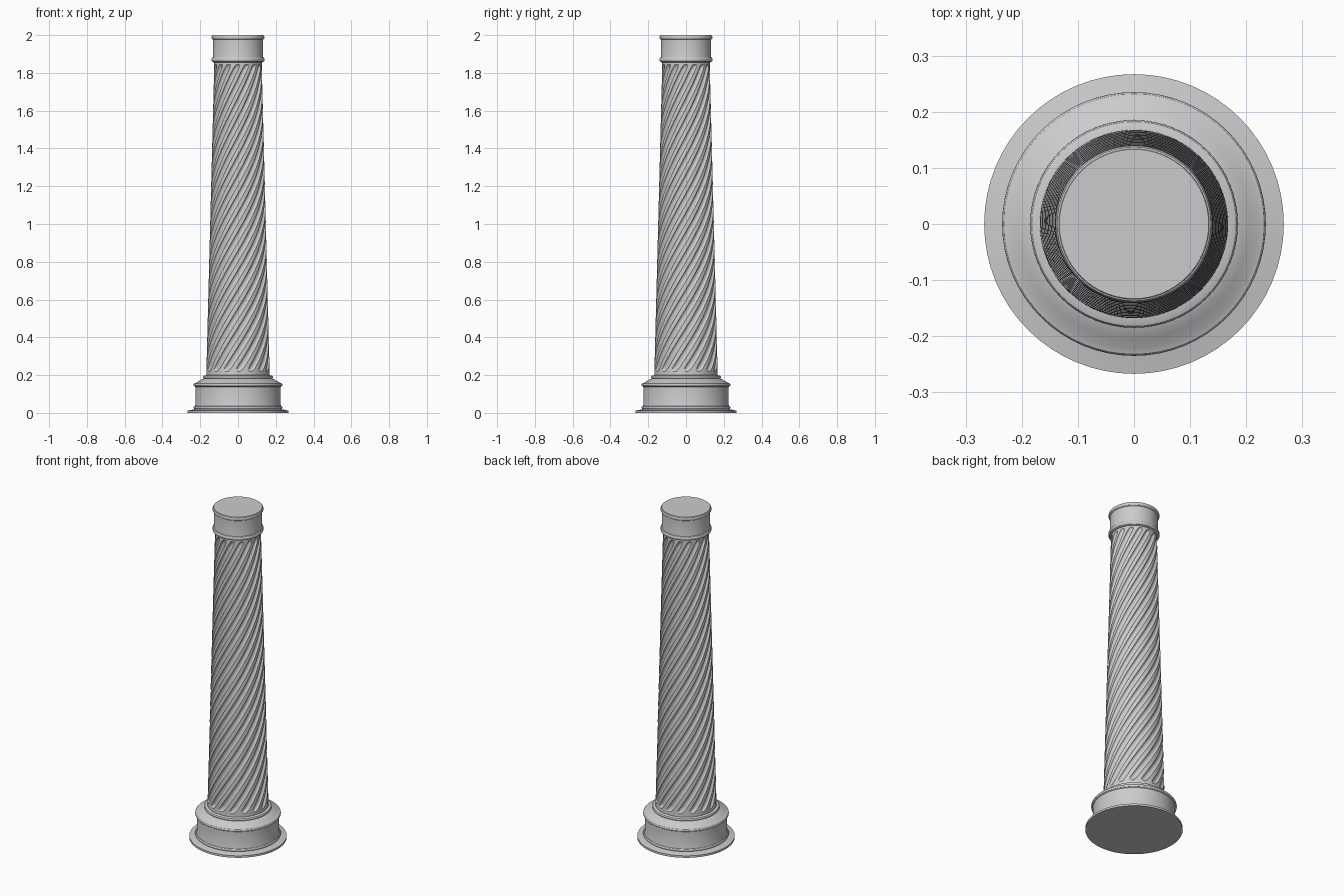
import bpy, bmesh
from math import sin, cos, pi, tau, sqrt

if "Cube" in bpy.data.objects:
    bpy.data.objects.remove(bpy.data.objects["Cube"])


def finish(name, bm):
    bmesh.ops.recalc_face_normals(bm, faces=bm.faces)
    me = bpy.data.meshes.new(name)
    bm.to_mesh(me)
    bm.free()
    ob = bpy.data.objects.new(name, me)
    bpy.context.collection.objects.link(ob)
    bpy.context.view_layer.objects.active = ob
    ob.select_set(True)
    bpy.ops.object.shade_smooth_by_angle(angle=pi / 6)
    ob.select_set(False)


def skin(bm, rings):
    # bridge successive closed rings and cap both ends
    n = len(rings[0])
    for a, b in zip(rings, rings[1:]):
        for i in range(n):
            j = (i + 1) % n
            bm.faces.new((a[i], a[j], b[j], b[i]))
    bm.faces.new(rings[0])
    bm.faces.new(rings[-1])


def lathe(name, profile, n=64):
    bm = bmesh.new()
    skin(bm, [[bm.verts.new((r * cos(tau * i / n), r * sin(tau * i / n), z))
               for i in range(n)] for r, z in profile])
    finish(name, bm)


def bead(r, z0, z1, bulge, steps=6):
    # half-round moulding between two heights
    return [(r + bulge * sin(pi * k / steps),
             (z0 + z1) / 2 - (z1 - z0) / 2 * cos(pi * k / steps)) for k in range(steps + 1)]


# Base: spreading foot, drum, mouldings and sloping shoulder
lathe("base", [(0.267, 0), (0.267, 0.012), (0.237, 0.018)]
      + bead(0.228, 0.02, 0.036, 0.007) + [(0.226, 0.042), (0.226, 0.138)]
      + bead(0.228, 0.14, 0.157, 0.007)
      + [(0.222, 0.16), (0.205, 0.169), (0.192, 0.178), (0.182, 0.181)]
      + bead(0.179, 0.182, 0.197, 0.006) + [(0.168, 0.2)])

# Capital: neck ring, drum and top lip
lathe("capital", [(0.126, 1.855)] + bead(0.133, 1.858, 1.882, 0.008)
      + [(0.132, 1.886), (0.132, 1.976)] + bead(0.134, 1.978, 1.998, 0.006)
      + [(0.133, 2.0)])

# Shaft: tapered, with spiral flutes closed by rounded ends
FLUTES, Z0, Z1, DEPTH, HALF, END = 16, 0.22, 1.845, 0.012, 0.3, 0.035
TURN = tau
offsets = [-0.5, -0.4, -0.3, -0.27, -0.2, -0.1, 0, 0.1, 0.2, 0.27, 0.3, 0.4]
heights = [0.19] + [Z0 + END * k / 6 for k in range(6)]
heights += [Z0 + END + (Z1 - Z0 - 2 * END) * k / 100 for k in range(101)]
heights += [Z1 - END + END * k / 6 for k in range(1, 7)] + [1.865]
bm = bmesh.new()
rings = []
for z in heights:
    radius = 0.168 + (0.126 - 0.168) * (z - 0.2) / 1.66
    over = max(0, Z0 + END - z, z - (Z1 - END)) / END
    twist = TURN * (z - Z0) / (Z1 - Z0)
    ring = []
    for f in range(FLUTES):
        for u in offsets:
            r = radius - DEPTH * sqrt(max(0, 1 - (u / HALF) ** 2 - over ** 2))
            a = tau * (f + u) / FLUTES + twist
            ring.append(bm.verts.new((r * cos(a), r * sin(a), z)))
    rings.append(ring)
skin(bm, rings)
finish("fluted_shaft", bm)
